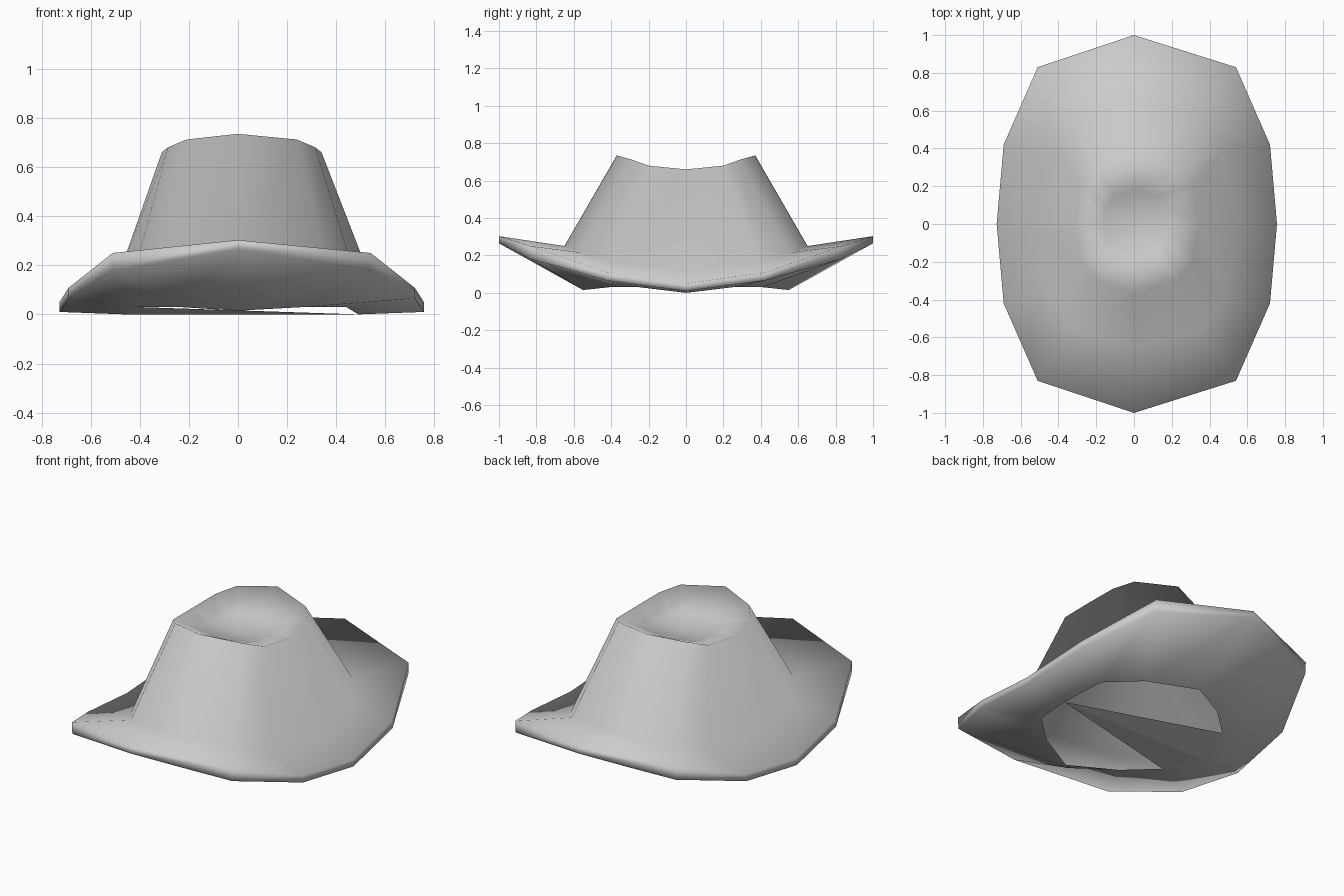
import bpy
import bmesh

if "Cube" in bpy.data.objects:
    bpy.data.objects.remove(bpy.data.objects["Cube"])

felt = bpy.data.materials.new("grey_felt")
felt.diffuse_color = (0.6, 0.6, 0.6, 1)
felt.use_nodes = True
felt.node_tree.nodes["Principled BSDF"].inputs["Base Color"].default_value = felt.diffuse_color


def ring(end, diag, mid, side, skew=0.0):
    """Twelve points, counter-clockwise from the right side.
    end is (y, z), diag and mid are (x, y, z), side is (x, z)."""
    quarter = [(side[0], 0, side[1]), mid, diag]
    right_back = quarter + [(0, end[0], end[1])]
    left = [(-x + skew, y, z) for x, y, z in quarter]
    back = right_back + left[::-1]
    front = [(x, -y, z) for x, y, z in back[1:-1]]
    return back + front[::-1]


def make_object(name, bm, smooth):
    mesh = bpy.data.meshes.new(name)
    bm.to_mesh(mesh)
    bm.free()
    mesh.materials.append(felt)
    for p in mesh.polygons:
        p.use_smooth = smooth
    obj = bpy.data.objects.new(name, mesh)
    bpy.context.collection.objects.link(obj)
    return obj


# rings from the head opening, round the brim edge and up the crown
opening = ring((0.55, 0.015), (0.27, 0.41, 0.03), (0.44, 0.25, 0.03), (0.49, 0.0), 0.03)
brim_low = ring((1.0, 0.265), (0.54, 0.825, 0.18), (0.72, 0.42, 0.065), (0.757, 0.01), 0.03)
brim_top = ring((1.0, 0.303), (0.54, 0.83, 0.25), (0.72, 0.42, 0.108), (0.757, 0.05), 0.03)
crown_base = ring((0.65, 0.25), (0.36, 0.56, 0.215), (0.475, 0.40, 0.16), (0.55, 0.12), 0.05)
crown_rim = ring((0.37, 0.735), (0.24, 0.29, 0.712), (0.315, 0.20, 0.68), (0.34, 0.66), 0.03)
crown_dip = ring((0.18, 0.635), (0.12, 0.15, 0.635), (0.16, 0.10, 0.63), (0.18, 0.625), 0.02)

# hat shell: brim and crown in one smooth surface
bm = bmesh.new()
loops = [[bm.verts.new(p) for p in r]
         for r in (opening, brim_low, brim_top, crown_base, crown_rim, crown_dip)]
for a, b in zip(loops, loops[1:]):
    for i in range(12):
        j = (i + 1) % 12
        bm.faces.new((a[i], a[j], b[j], b[i]))
centre = bm.verts.new((0.01, 0, 0.605))
for i in range(12):
    bm.faces.new((loops[-1][i], loops[-1][(i + 1) % 12], centre))
make_object("hat_shell", bm, True)

# flat wedge across the head opening
bm = bmesh.new()
wedge = [bm.verts.new(opening[i]) for i in (0, 7, 6, 5)]
bm.faces.new((wedge[0], wedge[1], wedge[2]))
bm.faces.new((wedge[0], wedge[2], wedge[3]))
make_object("opening_wedge", bm, False)
